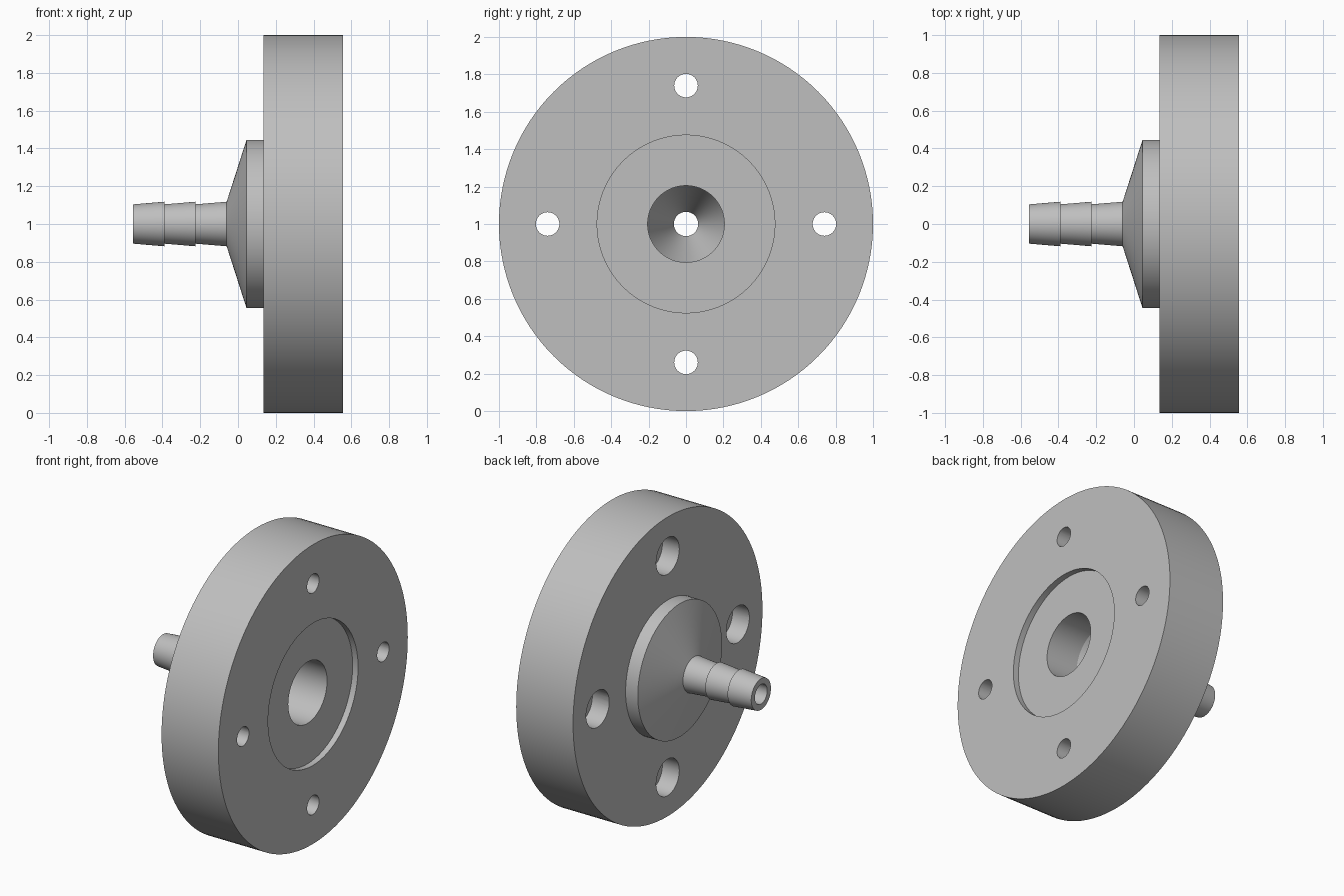
import bpy, bmesh, math
from mathutils import Matrix, Vector

if "Cube" in bpy.data.objects:
    bpy.data.objects.remove(bpy.data.objects["Cube"])

# Single plain metal colour
metal = bpy.data.materials.new("light_grey_metal")
metal.use_nodes = True
metal.diffuse_color = (0.52, 0.52, 0.52, 1)
metal.node_tree.nodes["Principled BSDF"].inputs["Base Color"].default_value = metal.diffuse_color

AXIS_Z = 1.0
BACK, FACE = 0.135, 0.555   # flange ends along x
TIP = -0.555


def lathe(name, profile, segments=128):
    """Revolve a closed (x, radius) profile around the x axis."""
    bm = bmesh.new()
    verts = [bm.verts.new((x, 0, r)) for x, r in profile]
    edges = [bm.edges.new((v, verts[i - 1])) for i, v in enumerate(verts)]
    bmesh.ops.spin(bm, geom=verts + edges, cent=(0, 0, 0), axis=(1, 0, 0),
                   angle=math.tau, steps=segments, use_duplicate=False)
    bmesh.ops.remove_doubles(bm, verts=bm.verts, dist=1e-5)
    bmesh.ops.recalc_face_normals(bm, faces=bm.faces)
    mesh = bpy.data.meshes.new(name)
    bm.to_mesh(mesh)
    bm.free()
    obj = bpy.data.objects.new(name, mesh)
    bpy.context.collection.objects.link(obj)
    obj.location.z = AXIS_Z
    mesh.materials.append(metal)
    return obj


# Barbed stem: three rings that widen away from the tip
barb_len, barb_small, barb_big = 0.165, 0.104, 0.118
barbs = []
for i in range(3):
    start = TIP + i * barb_len
    barbs += [(start, barb_small), (start + barb_len, barb_big)]

# Hub cone, flange, shallow recess, then the tapered bore back to the tip
profile = barbs + [
    (0.045, 0.445), (BACK, 0.445), (BACK, 1.0), (FACE, 1.0),
    (FACE, 0.475), (FACE - 0.04, 0.475), (FACE - 0.04, 0.205),
    (0.28, 0.205), (-0.06, 0.065), (TIP, 0.065),
]
fitting = lathe("flanged_barb_fitting", profile)

# Four counterbored bolt holes
bm = bmesh.new()
for i in range(4):
    a = i * math.pi / 2
    for radius, x0, x1 in ((0.063, BACK + 0.06, FACE + 0.1), (0.122, BACK - 0.1, BACK + 0.125)):
        centre = Vector(((x0 + x1) / 2, 0.74 * math.cos(a), 0.74 * math.sin(a)))
        bmesh.ops.create_cone(bm, cap_ends=True, segments=48, radius1=radius,
                              radius2=radius, depth=x1 - x0,
                              matrix=Matrix.Translation(centre) @ Matrix.Rotation(math.pi / 2, 4, 'Y'))
mesh = bpy.data.meshes.new("bolt_hole_cutter")
bm.to_mesh(mesh)
bm.free()
mesh.materials.append(metal)
cutter = bpy.data.objects.new("bolt_hole_cutter", mesh)
bpy.context.collection.objects.link(cutter)
cutter.location.z = AXIS_Z

cut = fitting.modifiers.new("bolt_holes", 'BOOLEAN')
cut.operation = 'DIFFERENCE'
cut.solver = 'EXACT'
cut.use_self = True
cut.object = cutter
bpy.context.view_layer.objects.active = fitting
fitting.select_set(True)
bpy.ops.object.modifier_apply(modifier=cut.name)
bpy.data.objects.remove(cutter)

# Smooth round walls, crisp edges
bpy.ops.object.shade_smooth_by_angle(angle=math.radians(15))
